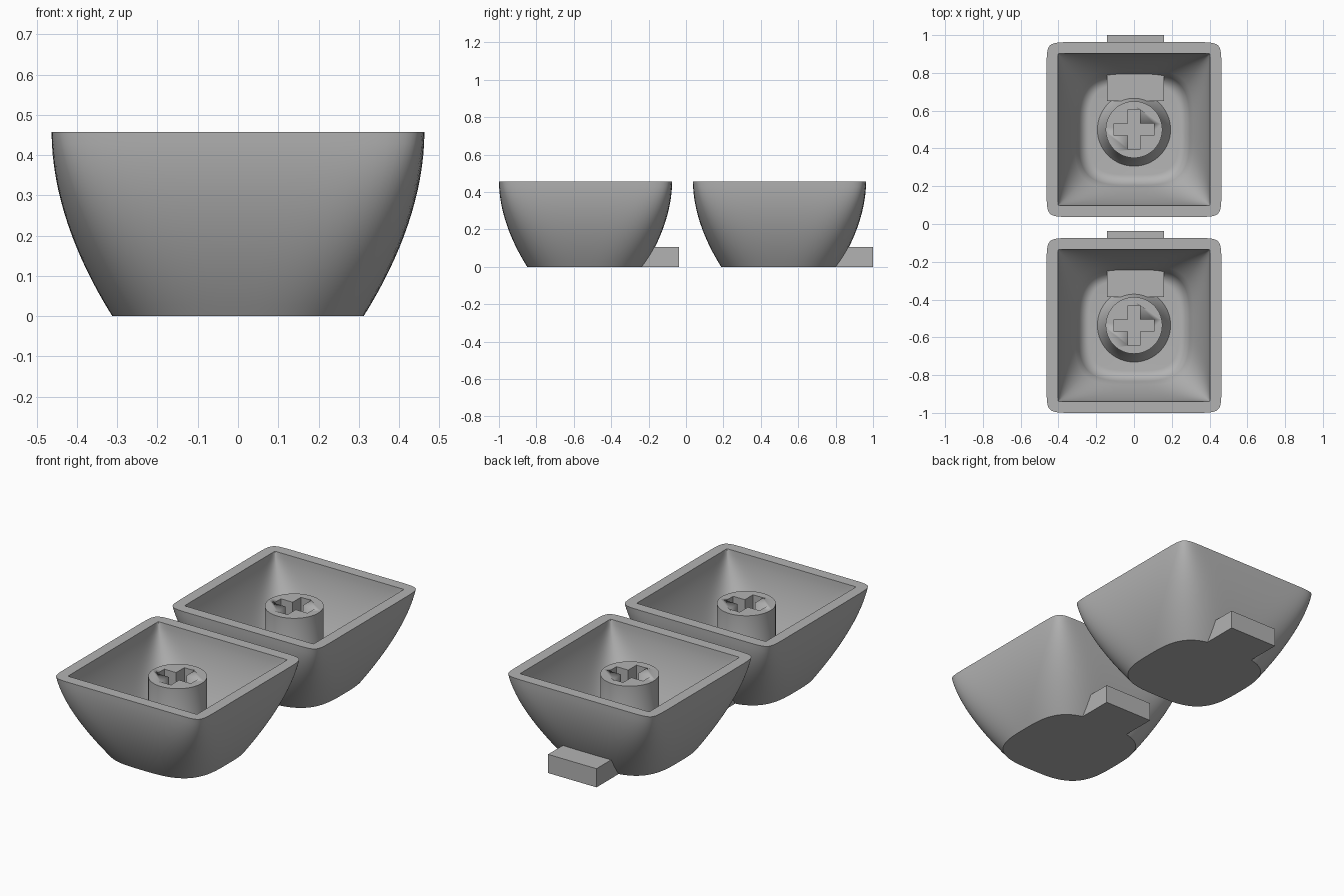
import bpy, bmesh, math

if "Cube" in bpy.data.objects:
    bpy.data.objects.remove(bpy.data.objects["Cube"])

grey = bpy.data.materials.new("plain grey")
grey.diffuse_color = (0.45, 0.45, 0.45, 1)
grey.use_nodes = True
grey.node_tree.nodes["Principled BSDF"].inputs["Base Color"].default_value = grey.diffuse_color

RIM_Z, STEM_TOP, FLOOR_Z = 0.457, 0.41, 0.06


def lerp(a, b, t):
    return a + (b - a) * t


def outline(half, corner):
    """Squircle; corner = how far its diagonal reaches into the square (1 = sharp)."""
    n = -1 / math.log2(corner)
    pts, steps = [], 32
    for q in range(4):
        for i in range(steps):
            u = 2 * i / steps - 1
            a = math.radians(90 * q + 45 + 45 * math.copysign(abs(u) ** 1.7, u))
            c, s = abs(math.cos(a)), abs(math.sin(a))
            m = max(c, s)
            r = half / (m * ((c / m) ** n + (s / m) ** n) ** (1 / n))
            pts.append((r * math.cos(a), r * math.sin(a)))
    return pts


def finish(name, bm, y, smooth=True):
    bmesh.ops.recalc_face_normals(bm, faces=bm.faces)
    me = bpy.data.meshes.new(name)
    bm.to_mesh(me)
    bm.free()
    me.materials.append(grey)
    ob = bpy.data.objects.new(name, me)
    ob.location.y = y
    bpy.context.collection.objects.link(ob)
    bpy.ops.object.select_all(action='DESELECT')
    ob.select_set(True)
    bpy.context.view_layer.objects.active = ob
    if smooth:
        bpy.ops.object.shade_smooth_by_angle(angle=math.radians(32))
    return ob


def loft(name, rings, y):
    """Skin a list of (points, z) rings and close both ends."""
    bm = bmesh.new()
    loops = [[bm.verts.new((px, py, z)) for px, py in pts] for pts, z in rings]
    for a, b in zip(loops, loops[1:]):
        for i in range(len(a)):
            j = (i + 1) % len(a)
            bm.faces.new((a[i], a[j], b[j], b[i]))
    bm.faces.new(loops[0])
    bm.faces.new(loops[-1])
    return finish(name, bm, y)


def circle(r, n=64):
    return [(r * math.cos(2 * math.pi * i / n), r * math.sin(2 * math.pi * i / n))
            for i in range(n)]


def make_cap(label, y):
    # Bowl-like shell: outer wall going up, flat rim, inner wall going down
    rings = []
    for i in range(17):
        t = i / 16
        half = 0.463 - 0.151 * (1 - t) ** 1.9
        rings.append((outline(half, lerp(0.805, 0.961, t)), RIM_Z * t))
    for i in range(13):
        t = 1 - i / 12
        half = 0.402 - 0.102 * (1 - t) ** 1.7
        rings.append((outline(half, lerp(0.82, 0.997, t)), lerp(0.12, RIM_Z, t)))
    # Soft blend from the inner wall into the floor
    for i in range(1, 8):
        a = math.radians(lerp(25, 90, i / 7))
        k = (math.sin(a) - math.sin(math.radians(25))) / (1 - math.sin(math.radians(25)))
        h = math.cos(a) / math.cos(math.radians(25))
        rings.append((outline(lerp(0.24, 0.30, h), 0.82), lerp(0.12, FLOOR_Z, k)))
    loft(label + "_shell", rings, y)

    # Round stem with a flared foot
    stem = loft(label + "_stem", [(circle(0.2), 0.05), (circle(0.15), 0.13),
                                  (circle(0.15), STEM_TOP)], y)

    # Cross-shaped socket cut into the stem
    w, l = 0.032, 0.105
    quarter = [(l, -w), (l, w), (w, w)]
    cross = []
    for q in range(4):
        c, s = round(math.cos(q * math.pi / 2)), round(math.sin(q * math.pi / 2))
        cross += [(c * px - s * py, s * px + c * py) for px, py in quarter]
    cutter = loft(label + "_socket_cutter", [(cross, 0.21), (cross, 0.5)], y)
    cutter.hide_render = True
    bpy.context.view_layer.objects.active = stem
    mod = stem.modifiers.new("socket", 'BOOLEAN')
    mod.operation, mod.solver, mod.object = 'DIFFERENCE', 'EXACT', cutter
    bpy.ops.object.modifier_apply(modifier=mod.name)
    bpy.data.objects.remove(cutter)

    # Block passing through the back wall
    bm = bmesh.new()
    bmesh.ops.create_cube(bm, size=1)
    for v in bm.verts:
        v.co = (0.008 + 0.302 * v.co.x, 0.325 + 0.35 * v.co.y, 0.0525 + 0.105 * v.co.z)
    finish(label + "_back_tab", bm, y, smooth=False)


make_cap("rear_cap", 0.5)
make_cap("front_cap", -0.537)
